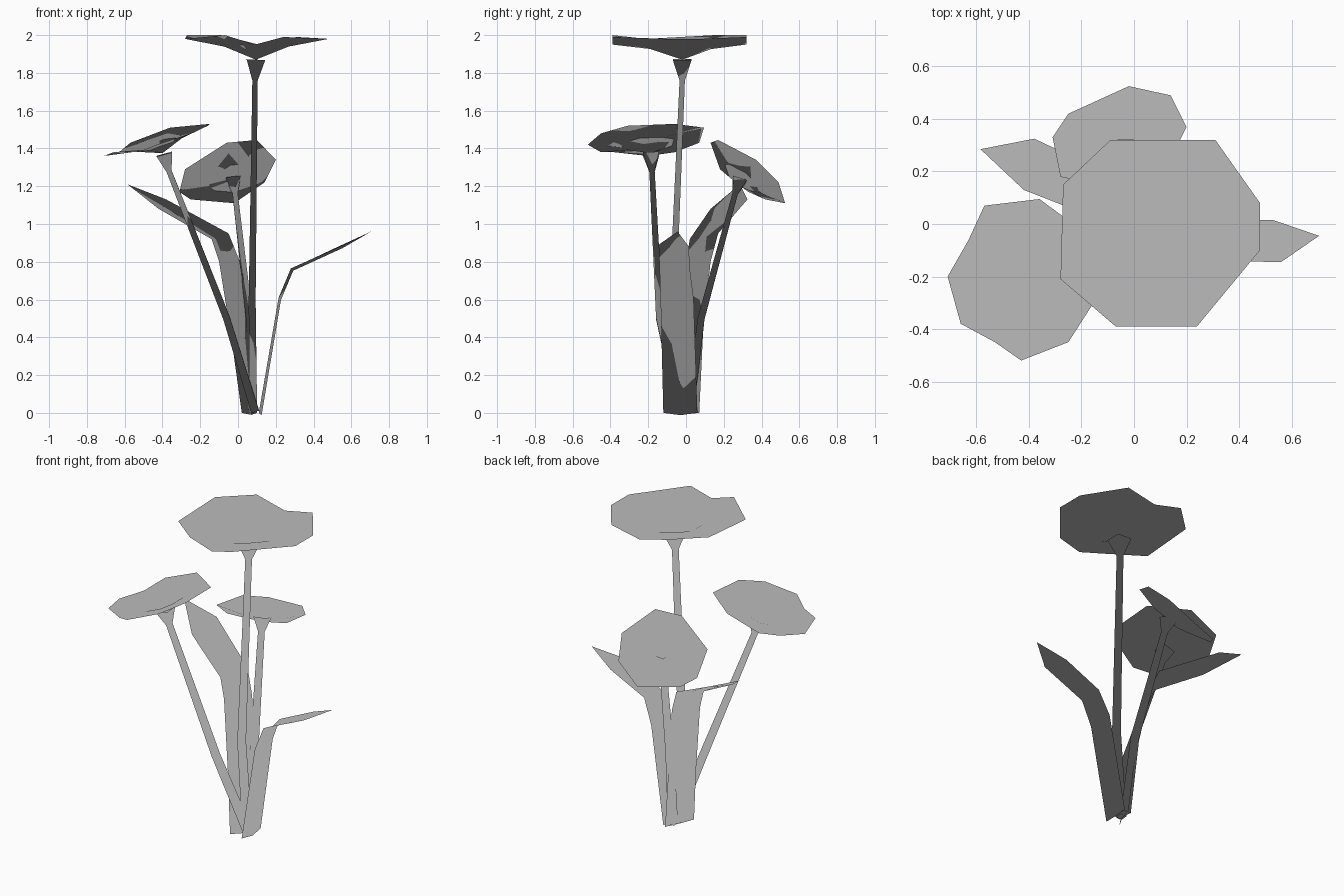
import bpy
import bmesh
import math
from mathutils import Vector

cube = bpy.data.objects.get("Cube")
if cube:
    bpy.data.objects.remove(cube, do_unlink=True)

# One plain grey for the whole plant
grey = bpy.data.materials.new("plain_grey")
grey.use_nodes = True
colour = (0.5, 0.5, 0.5, 1)
grey.diffuse_color = colour
for node in grey.node_tree.nodes:
    if node.type == "BSDF_PRINCIPLED":
        node.inputs["Base Color"].default_value = colour
        node.inputs["Roughness"].default_value = 0.9


def finish(name, bm):
    """Turn a bmesh into an object with upward foliage normals."""
    mesh = bpy.data.meshes.new(name)
    bm.to_mesh(mesh)
    bm.free()
    mesh.materials.append(grey)
    for face in mesh.polygons:
        face.use_smooth = True
    up = Vector((0, 0, 1))
    mesh.normals_split_custom_set_from_vertices([up for v in mesh.vertices])
    obj = bpy.data.objects.new(name, mesh)
    bpy.context.scene.collection.objects.link(obj)
    return obj


def bridge(bm, lower, upper):
    """Join two closed rings of equal length with quads."""
    count = len(lower)
    for i in range(count):
        j = (i + 1) % count
        bm.faces.new((lower[i], lower[j], upper[j], upper[i]))


def make_stem(name, path, radii, sides=4):
    """Angular tube along a path, flaring into the calyx at its end."""
    bm = bmesh.new()
    points = [Vector(p) for p in path]
    last = len(points) - 1
    rings = []
    for i, point in enumerate(points):
        heading = points[min(i + 1, last)] - points[max(i - 1, 0)]
        turn = Vector((0, 0, 1)).rotation_difference(heading)
        ring = []
        for k in range(sides):
            angle = math.tau * (k + 0.5) / sides
            offset = Vector((math.cos(angle), math.sin(angle), 0)) * radii[i]
            ring.append(bm.verts.new(point + turn @ offset))
        rings.append(ring)
    for lower, upper in zip(rings, rings[1:]):
        bridge(bm, lower, upper)
    finish(name, bm)


def make_blossom(name, centre, rim, lift):
    """Open dish: a small heart, a raised middle ring and an uneven rim."""
    bm = bmesh.new()
    heart = Vector(centre)
    edge = [Vector(p) for p in rim]
    axis = Vector((0, 0, 0))
    for a, b in zip(edge, edge[1:] + edge[:1]):
        axis += (a - heart).cross(b - heart)
    axis.normalize()
    middle = bm.verts.new(heart)
    outer = [bm.verts.new(p) for p in edge]
    inner = [bm.verts.new(heart.lerp(p, 0.45) + axis * lift) for p in edge]
    bridge(bm, inner, outer)
    for i in range(len(inner)):
        bm.faces.new((middle, inner[i], inner[(i + 1) % len(inner)]))
    finish(name, bm)


def make_leaf(name, left, right, tip, fold):
    """Blade between two edges, creased along the middle vein."""
    bm = bmesh.new()
    rows = []
    for a, b in zip(left, right):
        a, b = Vector(a), Vector(b)
        vein = a.lerp(b, 0.5) + Vector(fold)
        rows.append([bm.verts.new(p) for p in (a, vein, b)])
    for low, high in zip(rows, rows[1:]):
        for k in range(2):
            bm.faces.new((low[k], low[k + 1], high[k + 1], high[k]))
    point = bm.verts.new(tip)
    for k in range(2):
        bm.faces.new((rows[-1][k], rows[-1][k + 1], point))
    finish(name, bm)


# Tall flower, facing straight up
make_stem("tall_stem",
          [(.08, -.02, 0), (.075, -.07, .6), (.09, -.02, 1.76), (.095, -.02, 1.87)],
          [.03, .026, .02, .07])
make_blossom("tall_blossom", (.095, -.02, 1.87), [
    (.48, .08, 1.98), (.31, .32, 1.99), (.11, .32, 1.95), (-.09, .32, 2),
    (-.27, .15, 2), (-.28, -.21, 1.98), (-.07, -.39, 2), (.09, -.39, 1.95),
    (.24, -.39, 1.99), (.48, -.1, 1.98)], .02)

# Side flower, leaning towards the front
make_stem("side_stem",
          [(.09, -.03, .01), (-.06, -.14, .5), (-.365, -.18, 1.28), (-.39, -.185, 1.37)],
          [.03, .026, .02, .06])
make_blossom("side_blossom", (-.4, -.19, 1.375), [
    (-.15, -.06, 1.53), (-.36, .095, 1.51), (-.57, .07, 1.43),
    (-.63, -.06, 1.38), (-.71, -.2, 1.36), (-.66, -.38, 1.38),
    (-.53, -.45, 1.38), (-.43, -.52, 1.42), (-.25, -.45, 1.48),
    (-.16, -.31, 1.52)], .015)

# Rear flower, tilted towards the back
make_stem("rear_stem",
          [(.08, .02, .01), (.06, .08, .5), (-.015, .26, 1.16), (-.025, .285, 1.24)],
          [.03, .026, .02, .055])
make_blossom("rear_blossom", (-.03, .285, 1.235), [
    (.2, .37, 1.34), (.1, .17, 1.445), (-.06, .13, 1.43), (-.28, .18, 1.29),
    (-.31, .33, 1.17), (-.25, .42, 1.13), (-.02, .525, 1.11),
    (.14, .49, 1.22)], .015)

# Short leaf bending out to the left
make_leaf("short_leaf",
          [(.11, -.12, 0), (.215, -.135, .61), (.28, -.14, .765), (.56, -.145, .89)],
          [(.12, .06, 0), (.22, .04, .61), (.285, .02, .765), (.53, .015, .88)],
          (.705, -.045, .96), (.01, 0, -.012))

# Long leaf bending out to the right and back
make_leaf("long_leaf",
          [(.02, -.11, 0), (-.03, -.06, .36), (-.1, 0, .8), (-.14, .02, .92),
           (-.42, .13, 1.08)],
          [(.1, .07, 0), (.06, .09, .42), (.01, .13, .8), (-.05, .17, .95),
           (-.38, .325, 1.13)],
          (-.585, .285, 1.21), (.01, -.01, -.01))
